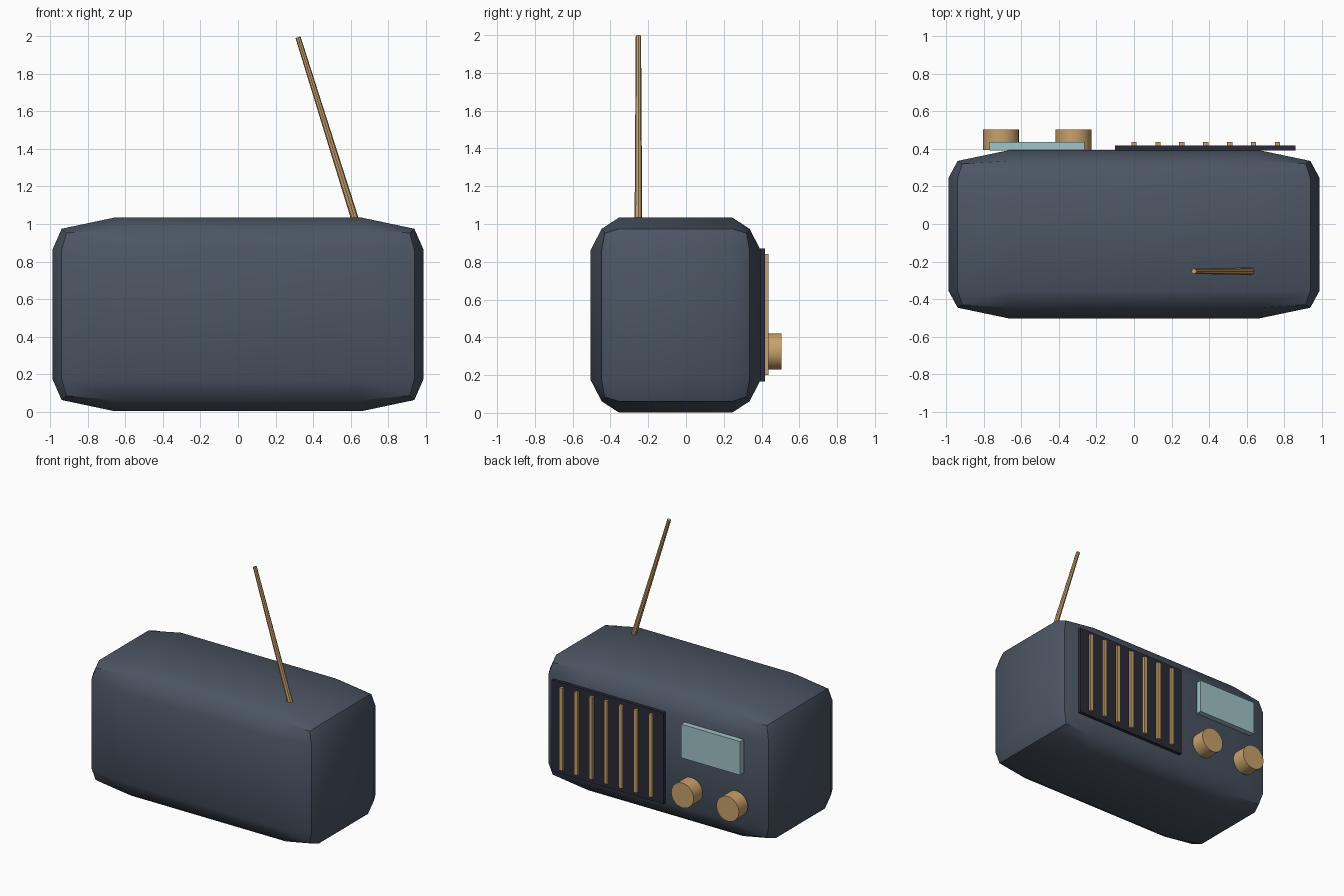
import bpy
import bmesh
import math
from mathutils import Vector

cube = bpy.data.objects.get("Cube")
if cube:
    bpy.data.objects.remove(cube, do_unlink=True)


def material(name, srgb):
    """Flat material from 0-255 display values, stored as linear."""
    colour = tuple((c / 255 + 0.055) ** 2.4 / 1.055 ** 2.4 for c in srgb) + (1.0,)
    mat = bpy.data.materials.new(name)
    mat.use_nodes = True
    mat.diffuse_color = colour
    bsdf = next(n for n in mat.node_tree.nodes if n.type == 'BSDF_PRINCIPLED')
    bsdf.inputs["Base Color"].default_value = colour
    return mat


slate = material("slate_grey", (75, 85, 99))
brass = material("warm_brass", (200, 160, 108))
charcoal = material("charcoal", (42, 43, 55))
glass = material("pale_teal", (160, 196, 198))


def finish(name, bm, mat, smooth=False):
    mesh = bpy.data.meshes.new(name)
    bmesh.ops.recalc_face_normals(bm, faces=bm.faces)
    bm.to_mesh(mesh)
    bm.free()
    mesh.materials.append(mat)
    obj = bpy.data.objects.new(name, mesh)
    bpy.context.collection.objects.link(obj)
    if smooth:
        bpy.ops.object.select_all(action='DESELECT')
        obj.select_set(True)
        bpy.context.view_layer.objects.active = obj
        bpy.ops.object.shade_smooth_by_angle(angle=math.radians(35))
    return obj


def box(name, low, high, mat):
    low, high = Vector(low), Vector(high)
    bm = bmesh.new()
    bmesh.ops.create_cube(bm, size=1)
    for v in bm.verts:
        v.co = (low + high) / 2 + v.co * (high - low)
    return finish(name, bm, mat)


def rod(name, start, end, r_start, r_end, sides, mat):
    start, end = Vector(start), Vector(end)
    axis = end - start
    bm = bmesh.new()
    bmesh.ops.create_cone(bm, cap_ends=True, segments=sides, radius1=r_start,
                          radius2=r_end, depth=axis.length)
    turn = axis.to_track_quat('Z', 'Y')
    for v in bm.verts:
        v.co = (start + end) / 2 + turn @ v.co
    return finish(name, bm, mat, smooth=True)


# Case: gridded cube with its rims and corners pulled inwards
centre = Vector((0, -0.055, 0.518))
half = Vector((0.99, 0.45, 0.516))
pull = {1: (1, 1, 1), 2: (0.95, 0.87, 0.885), 3: (0.925, 0.835, 0.84)}
bm = bmesh.new()
bmesh.ops.create_cube(bm, size=2)
bmesh.ops.subdivide_edges(bm, edges=bm.edges[:], cuts=2, use_grid_fill=True)
for v in bm.verts:
    outer = [abs(c) > 0.9 for c in v.co]
    factors = pull[sum(outer)]
    for i in range(3):
        ratio = factors[i] if outer[i] else 2 / 3
        v.co[i] = centre[i] + math.copysign(half[i] * ratio, v.co[i])
finish("case", bm, slate, smooth=True)

# Speaker panel with vertical bars
box("speaker_panel", (-0.1, 0.392, 0.165), (0.86, 0.418, 0.87), charcoal)
for i in range(7):
    x = i * 0.1275
    box(f"speaker_bar_{i + 1}", (x - 0.014, 0.416, 0.2), (x + 0.014, 0.438, 0.84), brass)

# Tuning display
box("tuning_display", (-0.77, 0.393, 0.575), (-0.265, 0.438, 0.835), glass)

# Control knobs
for side, x in (("left", -0.323), ("right", -0.71)):
    rod(f"{side}_knob", (x, 0.395, 0.325), (x, 0.505, 0.325), 0.096, 0.096, 32, brass)

# Aerial
rod("aerial", (0.66, -0.252, 0.91), (0.32, -0.252, 1.996), 0.021, 0.014, 8, brass)
